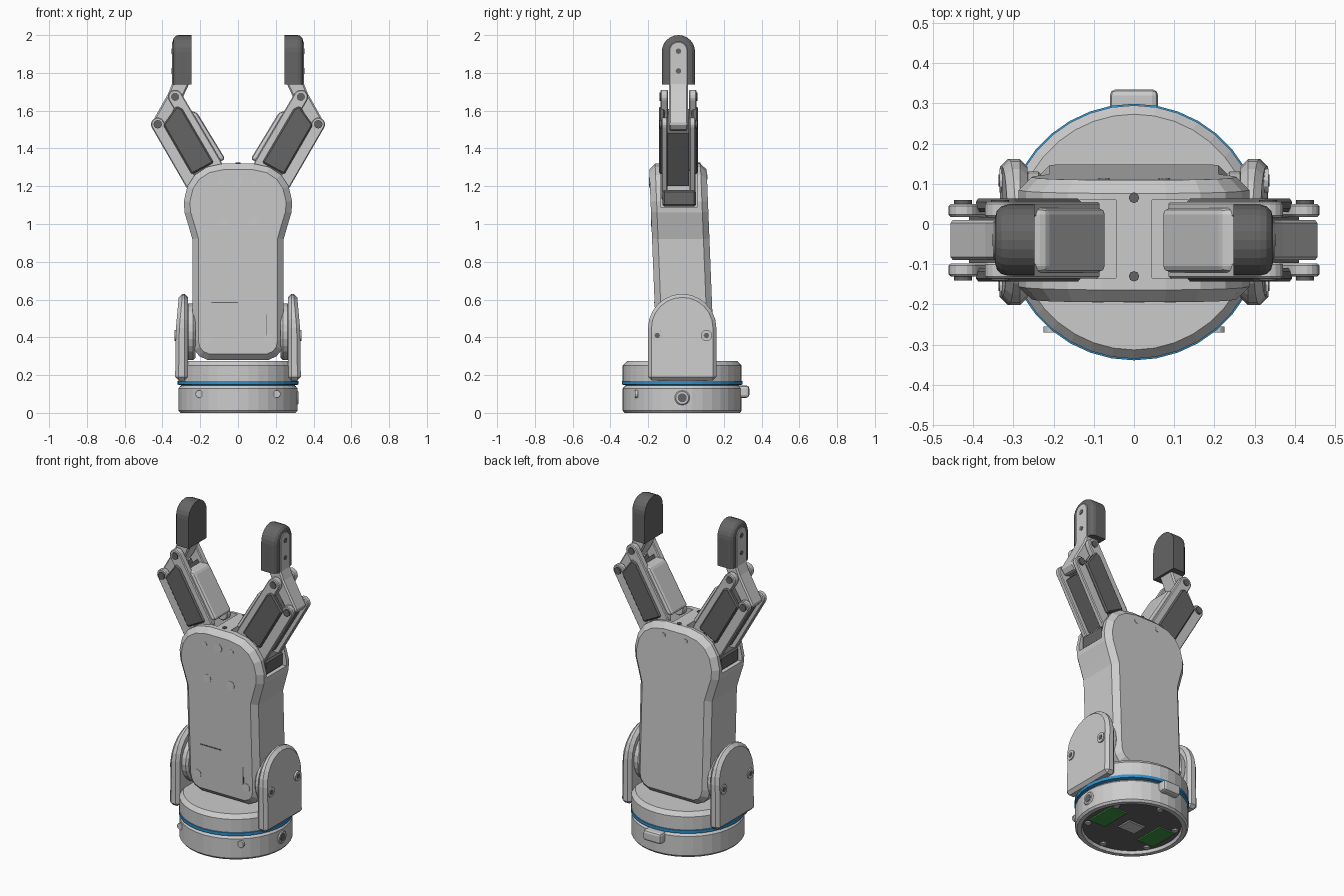
import bpy, bmesh
from math import sin, cos, pi, atan2

if "Cube" in bpy.data.objects:
    bpy.data.objects.remove(bpy.data.objects["Cube"])

CY = -0.02      # axis of the base
FY = -0.04      # middle plane of the fingers


def material(name, col):
    m = bpy.data.materials.new(name)
    m.diffuse_color = (*col, 1)
    m.use_nodes = True
    m.node_tree.nodes["Principled BSDF"].inputs["Base Color"].default_value = m.diffuse_color
    return m


DARK = material("dark_rubber", (0.13, 0.13, 0.13))
BLUE = material("blue_ring", (0.03, 0.28, 0.6))
GREEN = material("green_board", (0.05, 0.3, 0.06))


def finish(name, bm, bevel=0, mirror=False, mat=None, seg=1):
    bmesh.ops.recalc_face_normals(bm, faces=bm.faces)
    me = bpy.data.meshes.new(name)
    bm.to_mesh(me)
    bm.free()
    ob = bpy.data.objects.new(name, me)
    bpy.context.collection.objects.link(ob)
    if mat:
        me.materials.append(mat)
    if bevel:
        b = ob.modifiers.new("bevel", 'BEVEL')
        b.width, b.segments, b.limit_method, b.angle_limit = bevel, seg, 'ANGLE', 0.6
    if mirror:
        ob.modifiers.new("mirror", 'MIRROR')
    return ob


def prism(name, pts, axis, a, b, **kw):
    """Extrude a 2D outline along an axis from a to b."""
    place = {'x': lambda u, v, w: (w, u, v), 'y': lambda u, v, w: (u, w, v),
             'z': lambda u, v, w: (u, v, w)}[axis]
    bm = bmesh.new()
    lo = [bm.verts.new(place(u, v, a)) for u, v in pts]
    hi = [bm.verts.new(place(u, v, b)) for u, v in pts]
    bm.faces.new(lo)
    bm.faces.new(hi)
    for i in range(len(pts)):
        j = (i + 1) % len(pts)
        bm.faces.new((lo[i], lo[j], hi[j], hi[i]))
    return finish(name, bm, **kw)


def lathe(name, prof, n=36, **kw):
    """Revolve an (r, z) profile around the base axis."""
    bm = bmesh.new()
    rings = [[bm.verts.new((r * cos(2 * pi * i / n), CY + r * sin(2 * pi * i / n), z))
              for i in range(n)] for r, z in prof]
    for p, q in zip(rings, rings[1:]):
        for i in range(n):
            j = (i + 1) % n
            bm.faces.new((p[i], p[j], q[j], q[i]))
    bm.faces.new(rings[0])
    bm.faces.new(rings[-1])
    return finish(name, bm, **kw)


def arc(u, v, r, a0, a1, n):
    return [(u + r * cos(a0 + (a1 - a0) * i / n), v + r * sin(a0 + (a1 - a0) * i / n))
            for i in range(n + 1)]


def circle(u, v, r, n=12):
    return arc(u, v, r, 0, 2 * pi, n)[:-1]


def rect(u0, u1, v0, v1):
    return [(u0, v0), (u1, v0), (u1, v1), (u0, v1)]


def arch(u, half, v0, v1):
    return [(u - half, v0), (u + half, v0)] + arc(u, v1 - half, half, 0, pi, 12)


def capsule(p, q, r):
    a = atan2(q[1] - p[1], q[0] - p[0])
    return arc(*q, r, a - pi / 2, a + pi / 2, 8) + arc(*p, r, a + pi / 2, a + 3 * pi / 2, 8)


# Base, ring and turret
lathe("base_shell", [(0.272, 0.022), (0.28, 0), (0.305, 0), (0.315, 0.012), (0.315, 0.13),
                     (0.305, 0.142), (0.29, 0.15)])
lathe("base_floor", [(0.274, 0.018), (0.274, 0.03)], mat=DARK)
lathe("blue_ring", [(0.3, 0.146), (0.319, 0.15), (0.319, 0.168), (0.3, 0.172)], mat=BLUE)
lathe("turret", [(0.315, 0.17), (0.315, 0.25), (0.293, 0.274)])
prism("rear_connector", rect(-0.06, 0.06, 0.08, 0.145), 'y', 0.25, 0.335, bevel=0.015, seg=2)
prism("side_port", circle(CY, 0.08, 0.04, 16), 'x', 0.29, 0.319, bevel=0.006)
prism("side_port_core", circle(CY, 0.08, 0.024), 'x', 0.3, 0.321, mat=DARK)
prism("base_front_screw", circle(0.205, 0.1, 0.02), 'y', -0.27, -0.255, mirror=True)

# Underside details
prism("circuit_board", rect(0.12, 0.23, -0.11, 0.08), 'z', 0.01, 0.02, mirror=True, mat=GREEN)
prism("floor_slot", rect(-0.06, 0.06, -0.07, 0.03), 'z', 0.01, 0.02, bevel=0.006)
for k in range(6):
    a = pi / 6 + k * pi / 3
    prism("floor_screw", circle(0.245 * cos(a), CY + 0.245 * sin(a), 0.018, 10), 'z', 0.01, 0.02)

# Yoke cheeks, leaning inward toward the top
cheek = prism("yoke_cheek", arch(CY, 0.181, 0.172, 0.63), 'x', 0.265, 0.333, bevel=0.018, mirror=True)
for v in cheek.data.vertices:
    if v.co.z > 0.4 and v.co.x > 0.3:
        v.co.x -= 0.09 * (v.co.z - 0.4)
prism("yoke_hub", circle(CY, 0.43, 0.15, 24), 'x', 0.225, 0.275, bevel=0.012, mirror=True)
for y in (-0.152, 0.108):
    prism("yoke_screw", circle(y, 0.41, 0.03), 'x', 0.31, 0.335, mirror=True)
    prism("yoke_screw_socket", circle(y, 0.41, 0.015, 6), 'x', 0.32, 0.337, mirror=True, mat=DARK)

# Palm body: one outline, leaning slightly forward
half = [(0.16, 0.28), (0.205, 0.3), (0.232, 0.335), (0.242, 0.38), (0.242, 0.92), (0.262, 0.99),
        (0.283, 1.06), (0.287, 1.12), (0.268, 1.2), (0.228, 1.26), (0.165, 1.302), (0.08, 1.32)]
palm = prism("palm_body", half + [(-x, z) for x, z in reversed(half)], 'y', -0.152, 0.152, bevel=0.032)


def lean(z):
    return -0.015 - 0.04 * (z - 0.6)


for v in palm.data.vertices:
    v.co.y += lean(v.co.z)

# Slots in the palm for the fingers
cutter = prism("finger_slot_cutter", rect(0.045, 0.4, 1.09, 1.5), 'y', FY - 0.094, FY + 0.1, mirror=True)
cutter.hide_render = True
cutter.hide_viewport = False
cutter.display_type = 'WIRE'
cut = palm.modifiers.new("finger_slots", 'BOOLEAN')
cut.object, cut.operation, cut.solver = cutter, 'DIFFERENCE', 'EXACT'
cutter.hide_set(True)

# Palm screws and panel seams
for x, z, r in ((0.165, 0.395, 0.027), (0.08, 1.01, 0.025), (0.09, 1.22, 0.014)):
    y = lean(z) - 0.152
    prism("palm_screw", circle(x, z, r, 10), 'y', y - 0.003, y + 0.02, mirror=True)
prism("palm_top_screw", circle(0, 1.22, 0.026), 'y', lean(1.22) - 0.155, lean(1.22) - 0.14)
prism("palm_back_screw", circle(0.075, 1.25, 0.014, 10), 'y', lean(1.25) + 0.14, lean(1.25) + 0.155,
      mirror=True)
prism("panel_seam_top", rect(-0.14, 0, 0.582, 0.588), 'y', -0.169, -0.16, mat=DARK)
prism("panel_seam_side", rect(0.147, 0.152, 0.41, 0.52), 'y', -0.164, -0.15, mat=DARK)
for y in (-0.13, 0.065):
    prism("palm_crown_screw", circle(0, y, 0.013, 8), 'z', 1.3, 1.325, mat=DARK)

# Fingers: four-bar linkage, built on the right and mirrored
outer, upper = (0.425, 1.528), (0.333, 1.673)
outer_root, upper_root = (0.215, 1.165), (0.123, 1.315)
prism("finger_motor_block", rect(0.1, 0.272, 1.092, 1.18), 'y', FY - 0.085, FY + 0.092,
      bevel=0.01, mirror=True, mat=DARK)
for s in (-1, 1):
    prism("outer_link", capsule(outer_root, outer, 0.036), 'y', FY + s * 0.058, FY + s * 0.09,
          bevel=0.005, mirror=True)
    prism("inner_link", capsule(upper_root, upper, 0.038), 'y', FY + s * 0.056, FY + s * 0.095,
          bevel=0.005, mirror=True)
    for p in (outer, upper):
        prism("knuckle_pin", circle(*p, 0.022), 'y', FY + s * 0.06, FY + s * 0.1, mirror=True, mat=DARK)
    prism("finger_side_cover", [(0.128, 1.325), (0.295, 1.61), (0.325, 1.625), (0.397, 1.525),
                                (0.245, 1.262)], 'y', FY + s * 0.07, FY + s * 0.103,
          bevel=0.008, mirror=True, mat=DARK)
prism("finger_core", [(0.12, 1.33), (0.285, 1.61), (0.41, 1.48), (0.245, 1.2)], 'y',
      FY - 0.057, FY + 0.057, mirror=True, mat=DARK)
prism("finger_pad", [(0.066, 1.342), (0.218, 1.592), (0.275, 1.6), (0.115, 1.325)], 'y',
      FY - 0.08, FY + 0.08, bevel=0.016, seg=2, mirror=True)
prism("distal_link", [(0.46, 1.53), (0.37, 1.69), (0.346, 1.75), (0.346, 1.8), (0.27, 1.8),
                      (0.262, 1.735), (0.297, 1.66), (0.395, 1.505), (0.43, 1.493)], 'y',
      FY - 0.05, FY + 0.05, bevel=0.008, mirror=True)

# Fingertips: flat gripping face inside, rounded back outside
tip = prism("fingertip", arch(FY, 0.088, 1.738, 2.0), 'x', 0.247, 0.345, mirror=True, mat=DARK)
bm = bmesh.new()
bm.from_mesh(tip.data)
rim = [e for e in bm.edges if all(v.co.x > 0.34 for v in e.verts) and max(v.co.z for v in e.verts) > 1.75]
bmesh.ops.bevel(bm, geom=rim, offset=0.03, segments=3, profile=0.5, affect='EDGES')
bm.to_mesh(tip.data)
bm.free()
prism("fingertip_plate", arch(FY, 0.048, 1.73, 1.965), 'x', 0.33, 0.35, bevel=0.003, mirror=True)
for z in (1.81, 1.915):
    prism("fingertip_screw", circle(FY, z, 0.015, 8), 'x', 0.34, 0.352, mirror=True, mat=DARK)
